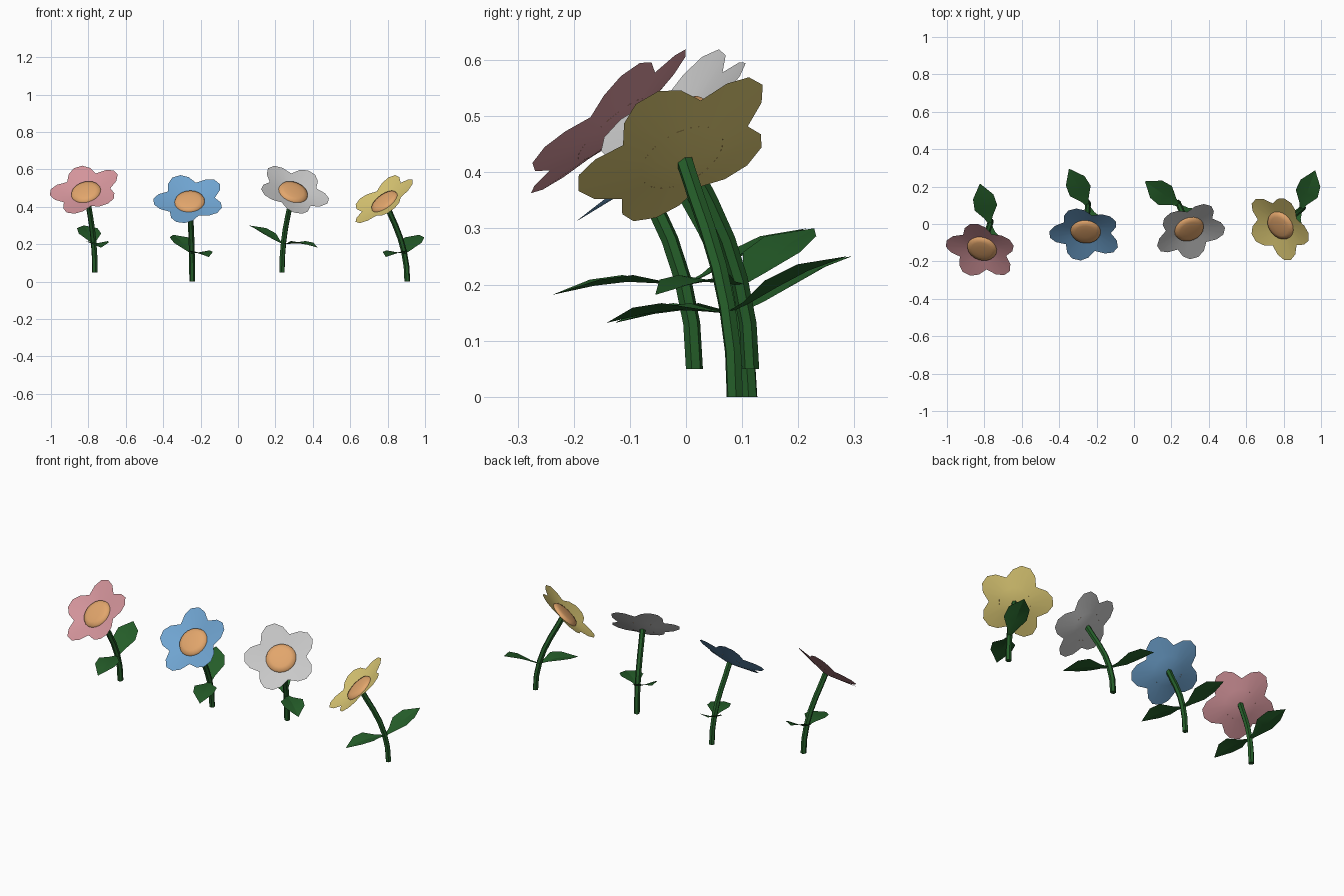
import bpy, math
from mathutils import Vector

if "Cube" in bpy.data.objects:
    bpy.data.objects.remove(bpy.data.objects["Cube"])


def material(name, color):
    m = bpy.data.materials.new(name)
    m.diffuse_color = (*color, 1)
    m.use_nodes = True
    m.node_tree.nodes["Principled BSDF"].inputs["Base Color"].default_value = m.diffuse_color
    return m


GREEN = material("leaf green", (0.018, 0.11, 0.022))
ORANGE = material("flower centre orange", (0.76, 0.38, 0.15))
PINK = material("petal pink", (0.66, 0.30, 0.33))
BLUE = material("petal blue", (0.16, 0.37, 0.63))
WHITE = material("petal white", (0.58, 0.58, 0.58))
YELLOW = material("petal yellow", (0.69, 0.56, 0.17))

TILT = math.radians(43)          # how far each head faces forward
HEAD = Vector((0, -0.163, 0.437))
NORMAL = Vector((0, -math.sin(TILT), math.cos(TILT)))
UP = Vector((0, math.cos(TILT), math.sin(TILT)))
SIDE = Vector((1, 0, 0))


def add(name, verts, faces, mat, place, smooth=40):
    """Mesh object placed at (x, y, z) and turned about the vertical."""
    me = bpy.data.meshes.new(name)
    me.from_pydata([tuple(v) for v in verts], [], faces)
    me.materials.append(mat)
    ob = bpy.data.objects.new(name, me)
    bpy.context.collection.objects.link(ob)
    ob.location = place[0]
    ob.rotation_euler.z = place[1]
    bpy.context.view_layer.objects.active = ob
    ob.select_set(True)
    if smooth:
        bpy.ops.object.shade_smooth_by_angle(angle=math.radians(smooth))
    ob.select_set(False)


def on_head(r, deg, h):
    a = math.radians(deg)
    return HEAD + SIDE * r * math.cos(a) + UP * r * math.sin(a) + NORMAL * h


def ring_faces(rings, n, first=0):
    return [(first + k * n + i, first + k * n + (i + 1) % n,
             first + (k + 1) * n + (i + 1) % n, first + (k + 1) * n + i)
            for k in range(rings - 1) for i in range(n)]


def stem(place):
    # bending hexagonal tube: (forward lean, height)
    path = [(0, 0), (0.005, 0.08), (0.022, 0.16), (0.046, 0.23),
            (0.08, 0.30), (0.114, 0.36), (0.147, 0.422)]
    n, verts = 6, []
    for k, (d, z) in enumerate(path):
        a, b = path[max(k - 1, 0)], path[min(k + 1, len(path) - 1)]
        slope = math.atan2(b[0] - a[0], b[1] - a[1]) if k else 0
        for i in range(n):
            t = math.tau * i / n
            x, y = 0.0155 * math.cos(t), 0.0155 * math.sin(t)
            verts.append((x, -d + y * math.cos(slope), z + y * math.sin(slope)))
    last = (len(path) - 1) * n
    faces = ring_faces(len(path), n)
    faces += [tuple(reversed(range(n))), tuple(range(last, last + n))]
    add("stem", verts, faces, GREEN, place)


def leaf(name, place, deg, stations):
    # folded blade; each station is (distance, half width, height)
    a = math.radians(deg)
    out = Vector((math.cos(a), math.sin(a), 0))
    across = Vector((-out.y, out.x, 0))
    verts = []
    for d, w, z in stations:
        mid = Vector((0, -0.016, z)) + out * d
        lift = Vector((0, 0, w * 0.2))
        verts += [mid - across * w + lift, mid, mid + across * w + lift]
    faces = []
    for k in range(len(stations) - 1):
        for j in (0, 1):
            p, q = k * 3 + j, k * 3 + 3 + j
            faces.append((p, q, q + 1, p + 1))
    add(name, verts, faces, GREEN, place, 20)


def petals(mat, place):
    # shallow bowl with five blunt lobes
    verts = [on_head(0, 0, -0.03)]
    inner, outer = [], []
    for k in range(5):
        c = 43 + 72 * k
        for off, r, h in ((-36, 0.136, 0), (-20, 0.172, 0.006), (-7, 0.193, 0.01),
                          (7, 0.193, 0.01), (20, 0.172, 0.006)):
            inner.append(on_head(0.08, c + off, -0.014))
            outer.append(on_head(r, c + off, h))
    n = len(inner)
    faces = [(0, 1 + i, 1 + (i + 1) % n) for i in range(n)]
    faces += [tuple(reversed(f)) for f in ring_faces(2, n, 1)]
    add("petals", verts + inner + outer, faces, mat, place, 60)


def centre(place):
    # low dome in the bowl
    n, verts = 20, []
    for r, h in ((0.081, -0.014), (0.077, -0.004), (0.055, 0.002), (0.028, 0.005)):
        verts += [on_head(r, 360 * i / n, h) for i in range(n)]
    faces = ring_faces(4, n) + [tuple(range(3 * n, 4 * n))]
    add("flower_centre", verts, faces, ORANGE, place, 60)


# raised back leaf and level front leaf
BACK = [(0, 0.008, 0.15), (0.035, 0.022, 0.165), (0.09, 0.062, 0.195),
        (0.15, 0.056, 0.225), (0.222, 0.001, 0.25)]
FRONT = [(0, 0.008, 0.148), (0.045, 0.02, 0.152), (0.105, 0.06, 0.155),
         (0.165, 0.054, 0.148), (0.24, 0.001, 0.132)]

# petal colour, base position, turn about the vertical
FLOWERS = [(PINK, (-0.765, 0.015, 0.05), -18),
           (BLUE, (-0.245, 0.113, 0), -5),
           (WHITE, (0.235, 0.115, 0.05), 23),
           (YELLOW, (0.905, 0.087, 0), -52)]

for mat, base, turn in FLOWERS:
    place = (base, math.radians(turn))
    stem(place)
    leaf("back_leaf", place, 122, BACK)
    leaf("front_leaf", place, -63, FRONT)
    petals(mat, place)
    centre(place)
